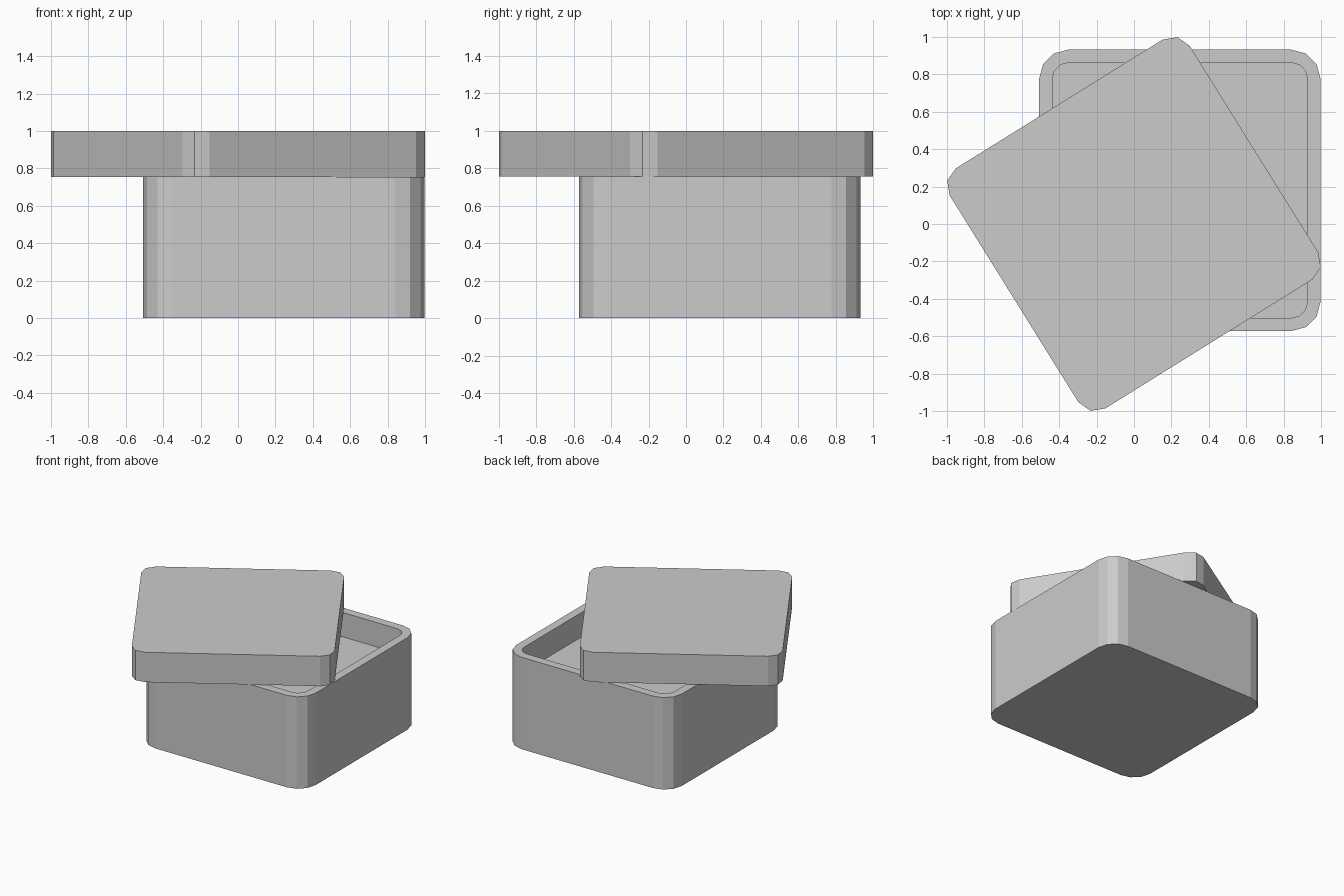
import bpy, bmesh
from math import cos, sin, pi, radians

if "Cube" in bpy.data.objects:
    bpy.data.objects.remove(bpy.data.objects["Cube"])


def rounded_square(half, radius, segments):
    """Outline of a square with rounded corners, counter-clockwise."""
    points = []
    for k, (sx, sy) in enumerate([(1, 1), (-1, 1), (-1, -1), (1, -1)]):
        for i in range(segments + 1):
            a = k * pi / 2 + i * pi / 2 / segments
            points.append((sx * (half - radius) + radius * cos(a),
                           sy * (half - radius) + radius * sin(a)))
    return points


def loft(name, rings, location=(0, 0, 0), turn=0):
    """Skin (outline, z) rings in order and cap both ends."""
    bm = bmesh.new()
    loops = [[bm.verts.new((x, y, z)) for x, y in pts] for pts, z in rings]
    for a, b in zip(loops, loops[1:]):
        n = len(a)
        for i in range(n):
            j = (i + 1) % n
            bm.faces.new((a[i], a[j], b[j], b[i]))
    bm.faces.new(loops[0][::-1])
    bm.faces.new(loops[-1])
    bmesh.ops.recalc_face_normals(bm, faces=bm.faces)
    mesh = bpy.data.meshes.new(name)
    bm.to_mesh(mesh)
    bm.free()
    obj = bpy.data.objects.new(name, mesh)
    obj.location = location
    obj.rotation_euler.z = turn
    bpy.context.collection.objects.link(obj)
    return obj


# Box body: outer wall, rim, then a shallow recess
HALF, WALL, RIM_Z, FLOOR_Z = 0.752, 0.07, 0.755, 0.555
outer = rounded_square(HALF, 0.155, 3)
inner = rounded_square(HALF - WALL, 0.085, 3)
loft("box_body",
     [(outer, 0), (outer, RIM_Z), (inner, RIM_Z), (inner, FLOOR_Z)],
     location=(0.245, 0.18, 0))

# Lid: slab with clipped corners, turned and slid off centre
lid = rounded_square(0.756, 0.105, 2)
loft("lid", [(lid, RIM_Z), (lid, 1.0)], turn=radians(31.9))
